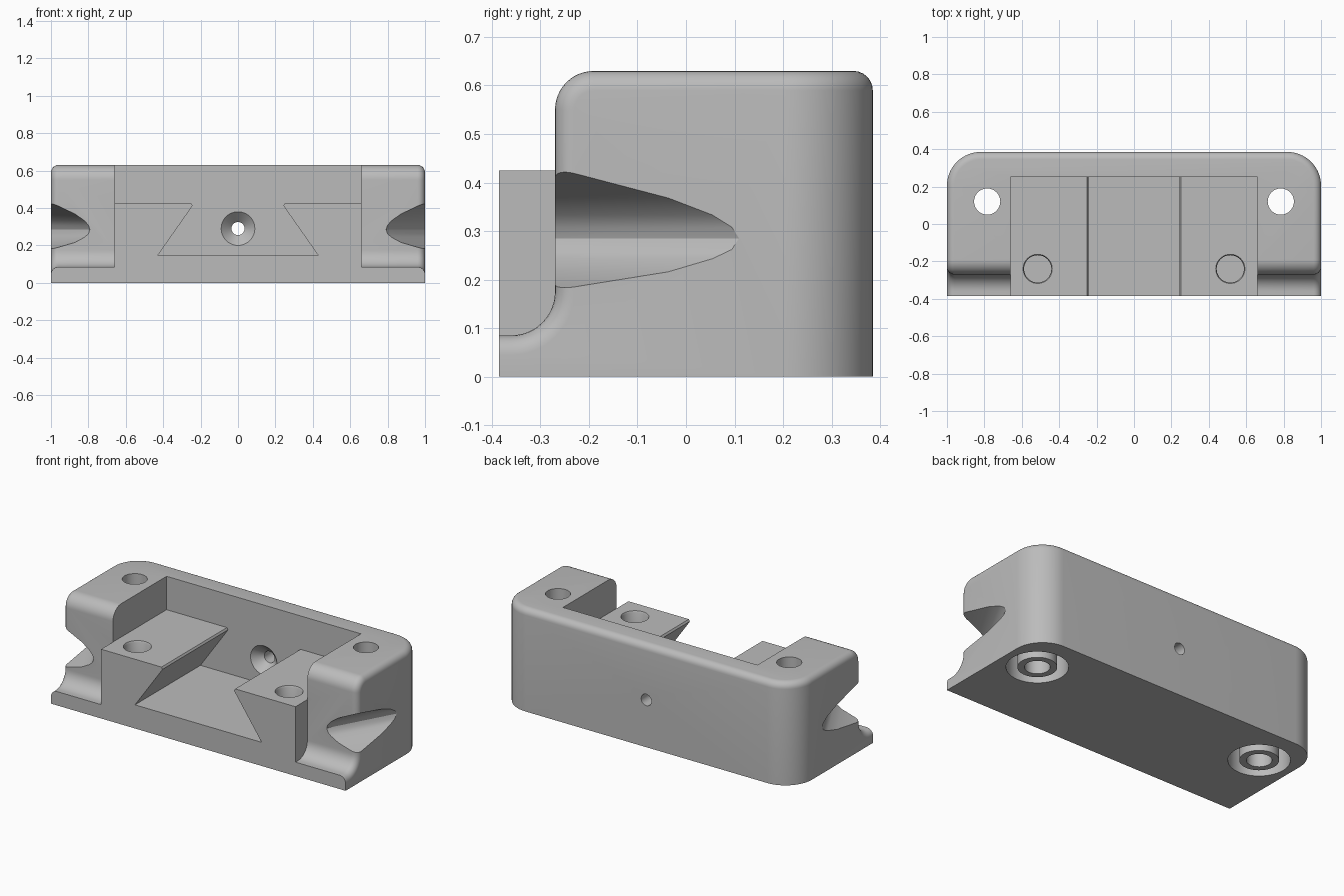
import bpy, bmesh, math
from mathutils import Matrix, Vector

if "Cube" in bpy.data.objects:
    bpy.data.objects.remove(bpy.data.objects["Cube"])

grey = bpy.data.materials.new("plain grey")
grey.use_nodes = True
grey.diffuse_color = (0.5, 0.5, 0.5, 1)
grey.node_tree.nodes["Principled BSDF"].inputs["Base Color"].default_value = (0.5, 0.5, 0.5, 1)


def finish(name, bm):
    bmesh.ops.recalc_face_normals(bm, faces=bm.faces)
    mesh = bpy.data.meshes.new(name)
    bm.to_mesh(mesh)
    bm.free()
    mesh.materials.append(grey)
    obj = bpy.data.objects.new(name, mesh)
    bpy.context.collection.objects.link(obj)
    return obj


def prism(points, move):
    """Closed outline pushed along a vector."""
    bm = bmesh.new()
    face = bm.faces.new([bm.verts.new(p) for p in points])
    new = bmesh.ops.extrude_face_region(bm, geom=[face])["geom"]
    bmesh.ops.translate(bm, vec=move, verts=[v for v in new if isinstance(v, bmesh.types.BMVert)])
    return bm


def lathe(name, profile, place, closed=False):
    """Round cutter from (radius, height) points about z."""
    bm = bmesh.new()
    vs = [bm.verts.new((r, 0, h)) for r, h in profile]
    pairs = list(zip(vs, vs[1:])) + ([(vs[-1], vs[0])] if closed else [])
    es = [bm.edges.new(p) for p in pairs]
    bmesh.ops.spin(bm, geom=vs + es, axis=(0, 0, 1), cent=(0, 0, 0),
                   angle=math.tau, steps=48, use_duplicate=False)
    bmesh.ops.remove_doubles(bm, verts=bm.verts, dist=1e-5)
    bm.transform(place)
    return finish(name, bm)


def arc(y, z, r, start, end, steps=12):
    angles = [math.radians(start + (end - start) * i / steps) for i in range(steps + 1)]
    return [(-1, y + r * math.cos(a), z + r * math.sin(a)) for a in angles]


def combine(obj, other, operation):
    mod = obj.modifiers.new(operation, "BOOLEAN")
    mod.operation = operation
    mod.solver = "EXACT"
    mod.object = other
    bpy.context.view_layer.objects.active = obj
    bpy.ops.object.modifier_apply(modifier=mod.name)
    bpy.data.objects.remove(other)


# Body: side outline with rounded brow and concave foot, pushed across the width
FRONT, BACK, BROW, TOP = -0.385, 0.385, -0.27, 0.63
outline = [(-1, BACK, 0), (-1, BACK, TOP)]
outline += arc(BROW + 0.08, TOP - 0.08, 0.08, 90, 180)
outline += arc(BROW - 0.09, 0.175, 0.09, 0, -90)
outline += [(-1, FRONT, 0.085), (-1, FRONT, 0)]
bm = prism(outline, (2, 0, 0))

# Large rounds on the two upright back corners
upright = [e for e in bm.edges if all(v.co.y > BACK - 0.01 for v in e.verts)
           and abs(e.verts[0].co.z - e.verts[1].co.z) > 0.5]
bmesh.ops.bevel(bm, geom=upright, offset=0.18, segments=16, profile=0.5, affect="EDGES")
bmesh.ops.recalc_face_normals(bm, faces=bm.faces)

# Small round along the sides and the back of the top
rim = []
for e in bm.edges:
    a, b = (v.co for v in e.verts)
    on_side = abs(a.x) > 0.999 and abs(a.x - b.x) < 0.001
    on_back_top = min(a.z, b.z) > TOP - 0.001 and min(a.y, b.y) > 0.2
    on_foot = max(a.z, b.z) < 0.01 or max(a.y, b.y) < FRONT + 0.001
    upright_seam = abs(a.z - b.z) > 0.3 and min(a.y, b.y) > 0
    if (on_side or on_back_top) and not on_foot and not upright_seam:
        rim.append(e)
bmesh.ops.bevel(bm, geom=rim, offset=0.04, segments=6, profile=0.5, affect="EDGES")
body = finish("clamp_body", bm)

# Central block standing forward of the brow
W, SHELF = 0.66, 0.425
block = prism([(-W, FRONT, 0), (W, FRONT, 0), (W, FRONT, SHELF), (-W, FRONT, SHELF)], (0, 0.5, 0))
combine(body, finish("central_block", block), "UNION")

# Recess and dovetail slot in one cut
half = [(0.43, 0.145), (0.25, 0.402), (0.243, 0.413), (0.25, SHELF), (W, SHELF), (W, 0.8)]
slot = half + [(-x, z) for x, z in reversed(half)]
combine(body, finish("slot_cutter", prism([(x, -0.5, z) for x, z in slot], (0, 0.75, 0))), "DIFFERENCE")

# Countersunk screw hole through the back wall
turn = Matrix.Translation((0, 0, 0.29)) @ Matrix.Rotation(-math.pi / 2, 4, "X")
combine(body, lathe("screw_cutter", [(0, 0.2), (0.09, 0.2), (0.09, 0.25), (0.035, 0.305),
                                     (0.035, 0.5), (0, 0.5)], turn), "DIFFERENCE")

# Tapered finger notch: rounded V outline, running out towards the back
upper = [(0.008, 0.308), (0.03, 0.333), (0.08, 0.368), (0.21, 0.43), (0.5, 0.56)]
lower = [(0.008, 0.262), (0.03, 0.243), (0.08, 0.216), (0.21, 0.178), (0.5, 0.1)]
vee = [(0, 0.285)] + upper + lower[::-1]

for side in (-1, 1):
    notch = prism([(side * (0.775 + u), -0.3, z) for u, z in vee], (side * 0.275, 0.5, 0))
    combine(body, finish("notch_cutter", notch), "DIFFERENCE")
    # Through hole, ring groove underneath and blind shelf hole
    at = Matrix.Translation((side * 0.785, 0.12, 0))
    combine(body, lathe("hole_cutter", [(0, -0.1), (0.07, -0.1), (0.07, 0.8), (0, 0.8)], at), "DIFFERENCE")
    combine(body, lathe("groove_cutter", [(0.108, -0.1), (0.17, -0.1), (0.17, 0.15),
                                          (0.108, 0.15)], at, True), "DIFFERENCE")
    at = Matrix.Translation((side * 0.515, -0.24, SHELF))
    combine(body, lathe("pocket_cutter", [(0, -0.2), (0.073, -0.2), (0.073, -0.01), (0.078, 0),
                                          (0.078, 0.1), (0, 0.1)], at), "DIFFERENCE")

bpy.context.view_layer.objects.active = body
body.select_set(True)
bpy.ops.object.shade_smooth_by_angle(angle=math.radians(30))
